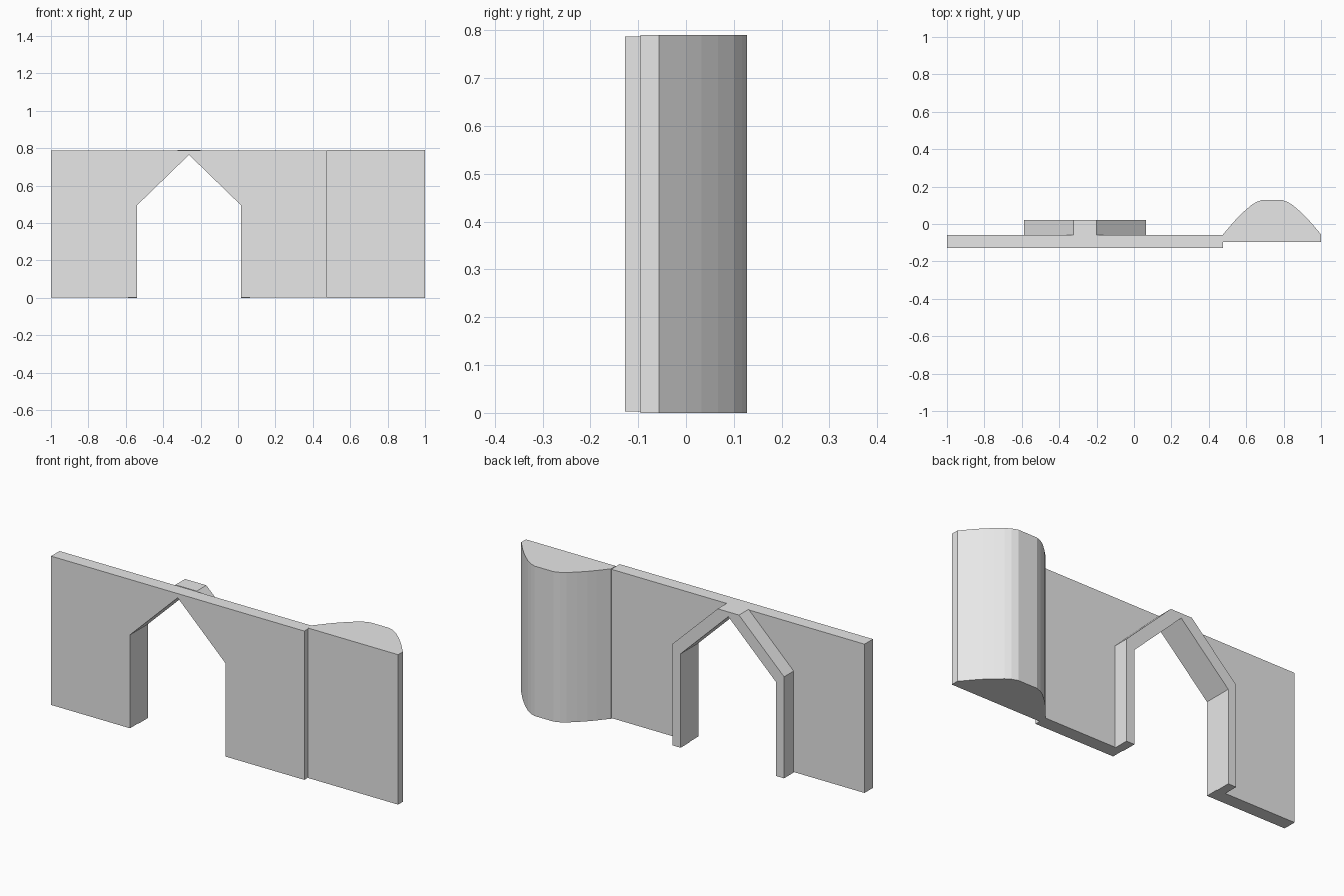
import bpy
import bmesh
from mathutils import Vector

cube = bpy.data.objects.get("Cube")
if cube:
    bpy.data.objects.remove(cube, do_unlink=True)

stone = bpy.data.materials.new("pale_grey")
stone.use_nodes = True
grey = (0.8, 0.8, 0.8, 1)
stone.diffuse_color = grey
stone.node_tree.nodes["Principled BSDF"].inputs["Base Color"].default_value = grey


def prism(name, outline, depth):
    """Extrude a closed outline along the depth vector."""
    bm = bmesh.new()
    face = bm.faces.new([bm.verts.new(p) for p in outline])
    ext = bmesh.ops.extrude_face_region(bm, geom=[face], use_keep_orig=True)
    moved = [g for g in ext["geom"] if isinstance(g, bmesh.types.BMVert)]
    bmesh.ops.translate(bm, verts=moved, vec=Vector(depth))
    bmesh.ops.recalc_face_normals(bm, faces=bm.faces)
    mesh = bpy.data.meshes.new(name)
    bm.to_mesh(mesh)
    bm.free()
    mesh.materials.append(stone)
    obj = bpy.data.objects.new(name, mesh)
    bpy.context.collection.objects.link(obj)
    return obj


def mirrored(half, centre):
    """Complete a left-to-right outline from its left half."""
    return [(centre - d, v) for d, v in half] + [(centre + d, v) for d, v in reversed(half)]


top = 0.79
door_x = -0.262
wall_front, wall_back, frame_back = -0.128, -0.058, 0.022
eave, apex = 0.495, 0.765
inner, outer = 0.278, 0.325

# Pointed doorway outline shared by the wall and the frame
opening = [(door_x - inner, 0), (door_x - inner, eave), (door_x, apex),
           (door_x + inner, eave), (door_x + inner, 0)]

# Flat wall with the doorway notch
base = 0.003
notch = [(x, max(z, base)) for x, z in opening]
wall = [(-1, base)] + notch + [(0.476, base), (0.476, top - base), (-1, top - base)]
prism("wall", [(x, wall_front, z) for x, z in wall], (0, wall_back - wall_front, 0))

# Raised frame behind the doorway, clipped flat at the top of the wall
band = mirrored([(outer, 0), (outer, 0.535), (0.062, top)], door_x)
frame = band + opening[::-1]
prism("door_frame", [(x, wall_back, z) for x, z in frame], (0, frame_back - wall_back, 0))

# Faceted half column with a flat front
bulge = [(0.262, -0.095), (0.262, -0.056), (0.215, 0.0), (0.186, 0.032),
         (0.15, 0.067), (0.112, 0.1), (0.085, 0.117), (0.055, 0.128)]
column = mirrored(bulge, 0.738)
prism("half_column", [(x, y, 0) for x, y in column], (0, 0, top))
